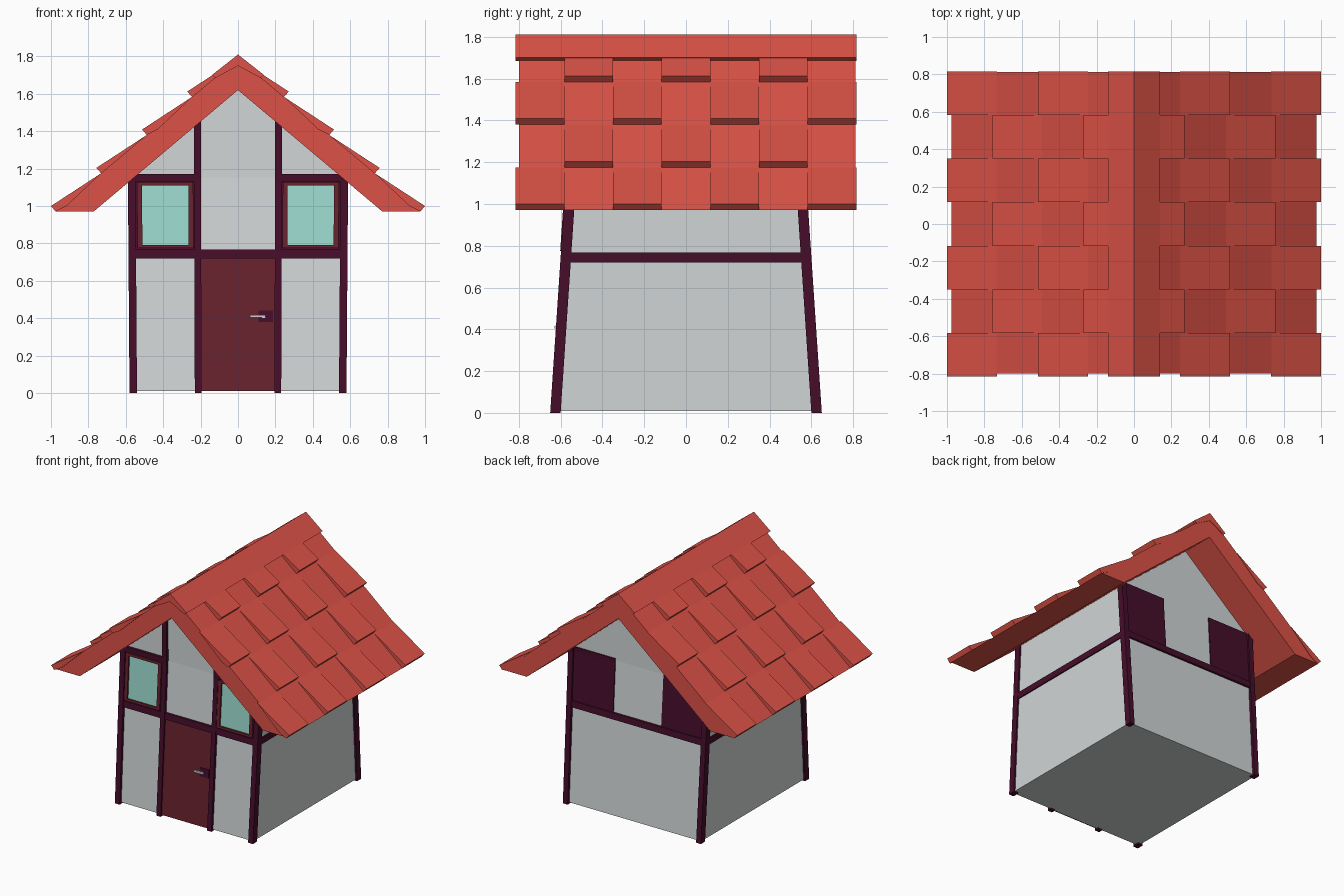
import bpy, bmesh, math
from mathutils import Vector

if "Cube" in bpy.data.objects:
    bpy.data.objects.remove(bpy.data.objects["Cube"])


def material(name, rgb):
    m = bpy.data.materials.new(name)
    m.diffuse_color = (*rgb, 1)
    m.use_nodes = True
    m.node_tree.nodes["Principled BSDF"].inputs["Base Color"].default_value = m.diffuse_color
    return m


PLASTER = material("pale plaster", (0.64, 0.67, 0.67))
TIMBER = material("dark purple timber", (0.06, 0.004, 0.023))
DOOR = material("maroon wood", (0.14, 0.016, 0.026))
ROOF = material("red roof", (0.72, 0.085, 0.063))
GLASS = material("green glass", (0.33, 0.70, 0.61))
METAL = material("light metal", (0.6, 0.6, 0.62))


def make(name, verts, faces, mat):
    me = bpy.data.meshes.new(name)
    me.from_pydata(verts, [], faces)
    bm = bmesh.new()
    bm.from_mesh(me)
    bmesh.ops.recalc_face_normals(bm, faces=bm.faces)
    bm.to_mesh(me)
    bm.free()
    me.materials.append(mat)
    ob = bpy.data.objects.new(name, me)
    bpy.context.collection.objects.link(ob)
    return ob


def prism(name, profile, y0, y1, mat):
    """Extrude an x-z profile along y."""
    n = len(profile)
    verts = [(x, y, z) for y in (y0, y1) for x, z in profile]
    faces = [tuple(range(n)), tuple(range(n, 2 * n))]
    faces += [(i, (i + 1) % n, n + (i + 1) % n, n + i) for i in range(n)]
    return make(name, verts, faces, mat)


KNEE = 1.13   # end walls lean in below this height, upright above


def wall(z):
    return 0.63 - 0.067 * min(z, KNEE)


def bar(name, x0, x1, z0, z1, d0, d1, mat, side=-1):
    """Box following the leaning end wall; d is depth off the wall."""
    zs = [z0, KNEE, z1] if z0 < KNEE - 0.01 and z1 > KNEE + 0.01 else [z0, z1]
    verts, faces = [], []
    for z in zs:
        s = 1 + 0.013 * z
        for x, d in ((x0, d0), (x1, d0), (x1, d1), (x0, d1)):
            verts.append((x * s, side * (wall(z) + d), z))
    for k in range(len(zs) - 1):
        for i in range(4):
            j = (i + 1) % 4
            faces.append((4 * k + i, 4 * k + j, 4 * k + 4 + j, 4 * k + 4 + i))
    t = 4 * (len(zs) - 1)
    faces += [(0, 1, 2, 3), (t, t + 1, t + 2, t + 3)]
    return make(name, verts, faces, mat)


# House body with gables
v = []
for z, hx in ((0.01, 0.568), (1.15, 0.577)):
    w = wall(z)
    v += [(-hx, -w, z), (hx, -w, z), (hx, w, z), (-hx, w, z)]
w = wall(1.2)
v += [(0, -w, 1.64), (0, w, 1.64)]
make("walls", v, [(0, 1, 2, 3), (0, 1, 5, 4), (4, 5, 8), (1, 2, 6, 5), (2, 3, 7, 6),
                  (6, 7, 9), (3, 0, 4, 7), (5, 6, 9, 8), (7, 4, 8, 9)], PLASTER)

# Corner posts and end beams
for side in (-1, 1):
    for s in (-1, 1):
        bar("corner_post", s * 0.54, s * 0.58, 0, 1.16, -0.03, 0.02, TIMBER, side)
    bar("cross_beam", -0.578, 0.578, 0.72, 0.768, -0.01, 0.017, TIMBER, side)

for s in (-1, 1):
    # Side beams
    bw = wall(0.75)
    prism("side_beam", [(s * 0.55, 0.72), (s * 0.583, 0.72), (s * 0.583, 0.768), (s * 0.55, 0.768)],
          -bw, bw, TIMBER)
    # Front inner posts and beam over the windows
    bar("inner_post", s * 0.195, s * 0.231, 0, 1.47, -0.01, 0.02, TIMBER)
    bar("window_beam", s * 0.195, s * 0.58, 1.132, 1.17, -0.01, 0.019, TIMBER)
    # Window: timber backing, frame strips and recessed glass
    bar("window_backing", s * 0.225, s * 0.55, 0.76, 1.135, -0.01, 0.006, TIMBER)
    for a, b, c, d in ((0.236, 0.262, 0.775, 1.128), (0.506, 0.532, 0.775, 1.128),
                       (0.262, 0.506, 0.775, 0.792), (0.262, 0.506, 1.11, 1.128)):
        bar("window_frame", s * a, s * b, c, d, 0, 0.024, DOOR)
    bar("window_glass", s * 0.26, s * 0.508, 0.79, 1.112, 0, 0.012, GLASS)
    # Plain timber panels on the back
    bar("back_panel", s * 0.2, s * 0.57, 0.76, 1.165, -0.01, 0.008, TIMBER, 1)

# Door with handle
bar("door", -0.197, 0.197, 0.01, 0.725, -0.01, 0.008, DOOR)
bar("handle_plate", 0.11, 0.185, 0.38, 0.442, 0, 0.015, TIMBER)
bar("handle_lever", 0.065, 0.145, 0.403, 0.417, 0.017, 0.027, METAL)
bar("handle_stem", 0.127, 0.145, 0.402, 0.418, 0.01, 0.022, METAL)


# Roof slab
def top(x):
    return 1.79 - 0.84 * x


half = [(0.975, 0.972), (0.77, 0.972)]
prism("roof_slab", [(0, 1.79)] + half + [(0, 1.62)] + [(-x, z) for x, z in half[::-1]],
      -0.80, 0.812, ROOF)

# Ridge cap
prism("ridge_cap", [(0, 1.81), (0.14, 1.70), (0.12, 1.685), (0, 1.75),
                    (-0.12, 1.685), (-0.14, 1.70)], -0.816, 0.816, ROOF)

# Wedge tiles in a checkerboard of seven columns
Y0, STEP = -0.815, 1.63 / 7
for col in range(7):
    for foot in ((0.975, 0.488) if col % 2 == 0 else (0.732, 0.246)):
        start = foot - 0.243
        for s in (-1, 1):
            prism("roof_tile", [(s * start, top(start)), (s * (foot + 0.025), top(foot) + 0.029),
                                (s * foot, top(foot)), (s * (foot - 0.06), top(foot - 0.06) - 0.02)],
                  Y0 + col * STEP, Y0 + (col + 1) * STEP, ROOF)
